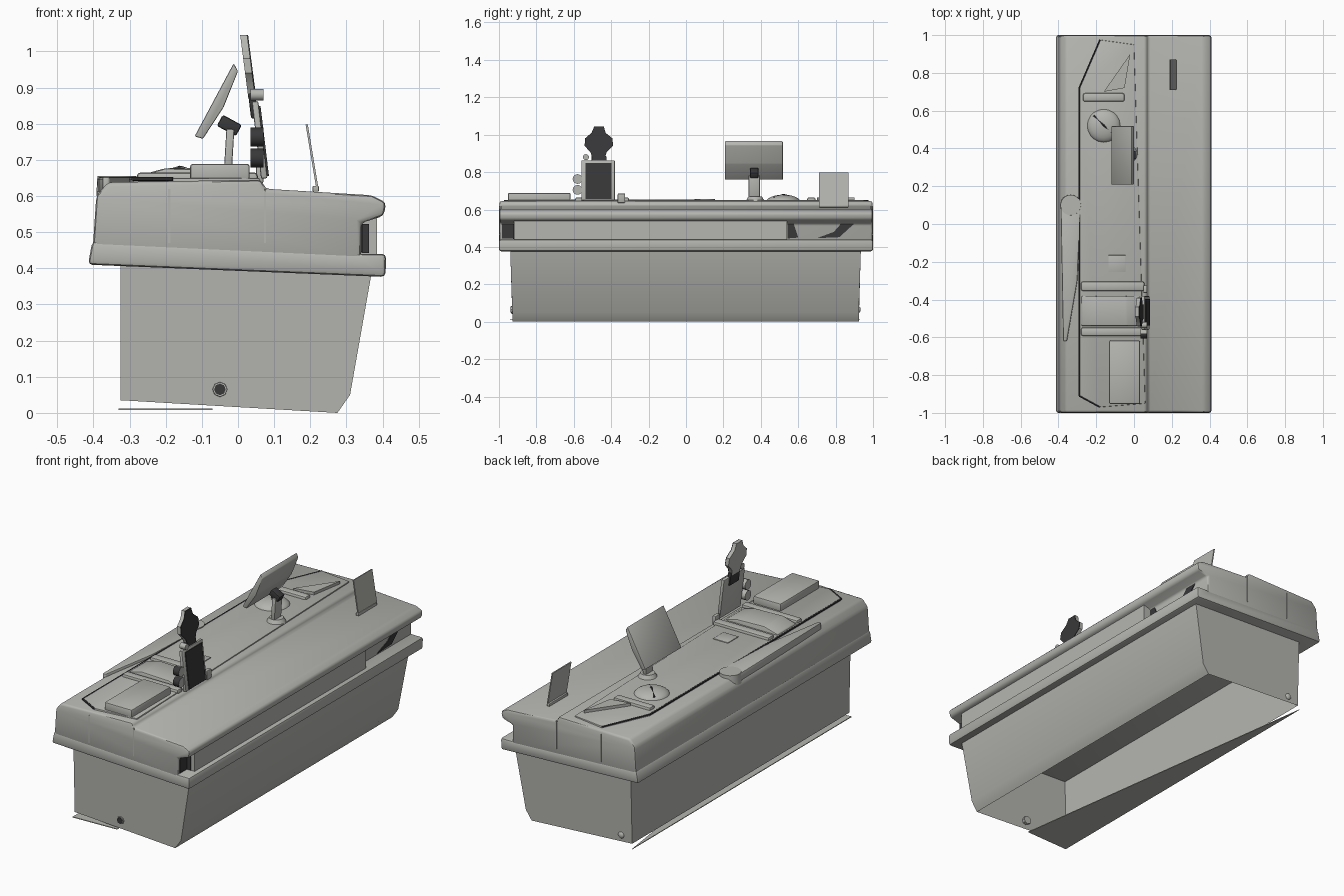
import bpy, bmesh, math
from mathutils import Matrix, Vector

cube = bpy.data.objects.get("Cube")
if cube:
    bpy.data.objects.remove(cube, do_unlink=True)


def material(name, rgb):
    m = bpy.data.materials.new(name)
    m.use_nodes = True
    m.diffuse_color = (*rgb, 1)
    m.node_tree.nodes["Principled BSDF"].inputs["Base Color"].default_value = (*rgb, 1)
    return m


GREY = material("warm grey", (0.46, 0.46, 0.435))
DARK = material("dark grey", (0.04, 0.04, 0.042))


def face_outward(bm):
    bm.normal_update()
    bmesh.ops.recalc_face_normals(bm, faces=bm.faces)


def finish(name, bm, mat, bevel=0, segments=2):
    """Turn a bmesh into a shaded object, rounding its edges if asked."""
    face_outward(bm)
    if bevel:
        bmesh.ops.bevel(bm, geom=bm.edges[:], offset=bevel, segments=segments,
                        profile=0.5, affect='EDGES', clamp_overlap=True)
    me = bpy.data.meshes.new(name)
    bm.to_mesh(me)
    bm.free()
    me.materials.append(mat)
    ob = bpy.data.objects.new(name, me)
    bpy.context.collection.objects.link(ob)
    bpy.ops.object.select_all(action='DESELECT')
    ob.select_set(True)
    bpy.context.view_layer.objects.active = ob
    bpy.ops.object.shade_smooth_by_angle(angle=math.radians(40))
    return ob


def prism_mesh(pts, axis, lo, hi):
    """Extrude a flat outline along one axis."""
    place = {'x': lambda a, b, t: (t, a, b),
             'y': lambda a, b, t: (a, t, b),
             'z': lambda a, b, t: (a, b, t)}[axis]
    bm = bmesh.new()
    rings = [[bm.verts.new(place(a, b, t)) for a, b in pts] for t in (lo, hi)]
    bm.faces.new(rings[0])
    bm.faces.new(rings[1])
    n = len(pts)
    for i in range(n):
        j = (i + 1) % n
        bm.faces.new((rings[0][i], rings[0][j], rings[1][j], rings[1][i]))
    face_outward(bm)
    return bm


def prism(name, pts, axis, lo, hi, mat=GREY, bevel=0):
    return finish(name, prism_mesh(pts, axis, lo, hi), mat, bevel)


def box(name, centre, size, mat=GREY, bevel=0, tilt=0):
    """Box, optionally leaning about the y axis."""
    bm = bmesh.new()
    bmesh.ops.create_cube(bm, size=1)
    bm.transform(Matrix.Translation(centre) @ Matrix.Rotation(tilt, 4, 'Y')
                 @ Matrix.Diagonal((*size, 1)))
    return finish(name, bm, mat, bevel)


def ball(name, centre, size, mat=GREY):
    bm = bmesh.new()
    bmesh.ops.create_uvsphere(bm, u_segments=20, v_segments=12, radius=1)
    bm.transform(Matrix.Translation(centre) @ Matrix.Diagonal((*size, 1)))
    return finish(name, bm, mat)


def rod(name, a, b, r1, r2=None, mat=GREY, sides=16):
    a, b = Vector(a), Vector(b)
    bm = bmesh.new()
    bmesh.ops.create_cone(bm, cap_ends=True, segments=sides, radius1=r1,
                          radius2=r1 if r2 is None else r2, depth=(b - a).length)
    turn = (b - a).to_track_quat('Z', 'Y').to_matrix().to_4x4()
    bm.transform(Matrix.Translation((a + b) / 2) @ turn)
    return finish(name, bm, mat)


# Hollow base, open underneath, with a slanted customer side
bm = prism_mesh([(-0.325, 0.41), (-0.325, 0.035), (0.275, 0), (0.31, 0.05), (0.37, 0.39)],
                'y', -0.94, 0.935)
bmesh.ops.delete(bm, geom=[f for f in bm.faces if abs(f.normal.z) > 0.9], context='FACES')
for v in bm.verts:
    if v.co.z < 0.2:
        v.co.y *= 0.988
finish("base_shell", bm, GREY)

# Thin triangular floor sheet below the base
prism("floor_sheet", [(-0.33, -0.94), (-0.07, -0.93), (-0.33, 0.93)], 'z', 0.008, 0.012)

# Small cable outlets on the ends
rod("front_outlet", (-0.05, -0.91, 0.065), (-0.05, -0.935, 0.065), 0.023, 0.02, sides=8)
rod("front_outlet_hole", (-0.05, -0.93, 0.065), (-0.05, -0.937, 0.065), 0.016, mat=DARK, sides=8)
ball("back_outlet", (-0.26, 0.922, 0.065), (0.018, 0.012, 0.018))

# Counter: lower bumper ledge and upper slab, leaving a long recess between them
prism("lower_bumper", [(-0.415, 0.41), (-0.403, 0.475), (0.34, 0.44), (0.41, 0.44),
                       (0.408, 0.376)], 'y', -1, 1, GREY, 0.012)
prism("counter_slab", [(-0.402, 0.45), (-0.392, 0.60), (-0.36, 0.638), (0.065, 0.645),
                       (0.075, 0.62), (0.37, 0.602), (0.41, 0.582), (0.403, 0.545),
                       (0.34, 0.525), (0.34, 0.42)], 'y', -0.998, 0.998, GREY, 0.012)
box("recess_panel", (0.355, -0.19, 0.485), (0.06, 1.46, 0.11))

# Dark openings inside the recess
for pts in ([(-0.985, 0.445), (-0.925, 0.445), (-0.925, 0.525), (-0.985, 0.525)],
            [(0.542, 0.445), (0.6, 0.45), (0.575, 0.525), (0.542, 0.525)],
            [(0.7, 0.447), (0.82, 0.452), (0.9, 0.525), (0.83, 0.525), (0.79, 0.48)]):
    prism("recess_opening", pts, 'x', 0.338, 0.344, DARK)
box("recess_panel_end", (0.352, -0.922, 0.482), (0.022, 0.006, 0.08), DARK)

# End panel seams
for x in (-0.19, 0.075):
    for y in (-0.997, 0.997):
        box("end_seam", (x, y, 0.545), (0.006, 0.006, 0.15))

# Working tray with a dark groove along the operator side
edge = [(-0.18, 0.975), (-0.29, 0.72), (-0.29, -0.91), (-0.18, -0.97)]
prism("work_tray", edge + [(0.06, -0.95), (0, 0.95)], 'z', 0.62, 0.65, GREY, 0.004)
for (ax, ay), (bx, by) in zip(edge, edge[1:]):
    rod("tray_groove", (ax, ay, 0.647), (bx, by, 0.647), 0.005, mat=DARK, sides=6)

# Raised tapering operator rail with a rounded end
rod("rail_end", (-0.335, 0.1, 0.6), (-0.335, 0.1, 0.655), 0.057, 0.054, sides=24)
prism("operator_rail", [(-0.388, 0.09), (-0.283, 0.09), (-0.3, -0.3), (-0.355, -0.62),
                        (-0.375, -0.62)], 'z', 0.61, 0.653, GREY, 0.006)

# Raised cross bars and the crowned scanner pad between two of them
for y, depth, left, right in ((-0.33, 0.05, -0.28, 0.055), (-0.57, 0.045, -0.28, 0.055),
                              (0.67, 0.045, -0.27, -0.05)):
    box("cross_bar", ((left + right) / 2, y, 0.65), (right - left, depth, 0.03), GREY, 0.01)
prism("scanner_pad", [(-0.28, 0.625), (-0.28, 0.655), (-0.2, 0.677), (-0.04, 0.672),
                      (0.035, 0.652), (0.035, 0.625)], 'y', -0.54, -0.38, GREY, 0.008)
box("belt_cover", (-0.05, -0.785, 0.662), (0.165, 0.335, 0.054), GREY, 0.008)
box("service_flap", (-0.09, -0.21, 0.65), (0.09, 0.09, 0.008), GREY, 0.002)

# Round dish with a dark slot over its crown, and the wedge behind it
ball("round_dish", (-0.16, 0.52, 0.642), (0.09, 0.09, 0.037))
crown = (-0.16, 0.522, 0.678)
for end in ((-0.212, 0.574, 0.662), (-0.11, 0.472, 0.662)):
    rod("dish_slot", end, crown, 0.006, mat=DARK, sides=6)
prism("rear_wedge", [(-0.16, 0.7), (-0.05, 0.72), (-0.02, 0.9)], 'z', 0.63, 0.665)

# Monitor leaning back toward the customer side, with a slightly bulging back
rod("monitor_foot", (-0.03, 0.37, 0.645), (-0.03, 0.37, 0.67), 0.05, 0.036)
box("monitor_post", (-0.025, 0.365, 0.72), (0.022, 0.06, 0.13), GREY, 0.004, 0.06)
box("monitor_bracket", (-0.024, 0.365, 0.795), (0.06, 0.045, 0.035), DARK, 0.006, 0.5)
prism("monitor_panel", [(-0.12, 0.765), (-0.097, 0.758), (-0.04, 0.845), (0, 0.945),
                        (-0.012, 0.967)], 'y', 0.208, 0.518, GREY, 0.004)

# Payment terminal: leaning panel, dark face, neck and faceted head
box("terminal_panel", (0.06, -0.47, 0.755), (0.018, 0.18, 0.215), GREY, 0.005, -0.12)
box("terminal_face", (0.071, -0.467, 0.752), (0.006, 0.14, 0.195), DARK, 0, -0.12)
box("terminal_neck", (0.042, -0.465, 0.85), (0.02, 0.08, 0.07), DARK, 0.004, -0.12)
outline = [(-0.50, 0.87), (-0.435, 0.87), (-0.425, 0.905), (-0.39, 0.94), (-0.393, 0.98),
           (-0.43, 1.01), (-0.44, 1.045), (-0.49, 1.045), (-0.505, 1.01), (-0.54, 0.98),
           (-0.542, 0.94), (-0.51, 0.905)]
for name, low, high, mat in (("terminal_head", -0.01, 0.008, GREY),
                             ("terminal_head_face", 0.008, 0.012, DARK)):
    bm = prism_mesh(outline, 'x', low, high)
    for v in bm.verts:
        v.co.x += 0.04 - 0.13 * (v.co.z - 0.86)
    finish(name, bm, mat)

# Round terminal knobs, dark on the side facing the front
for y, z, r in ((-0.58, 0.705, 0.026), (-0.58, 0.763, 0.026), (-0.535, 0.88, 0.016)):
    knob = rod("terminal_knob", (0.035, y, z), (0.07, y, z), r)
    if r > 0.02:
        knob.data.materials.append(DARK)
        for face in knob.data.polygons:
            face.material_index = int(face.normal.y < -0.1)
box("terminal_side_block", (0.06, -0.345, 0.66), (0.02, 0.04, 0.05), GREY, 0.004)

# Leaning sign plate on the customer side
box("sign_plate", (0.205, 0.79, 0.708), (0.006, 0.16, 0.182), GREY, 0, -0.165)
box("sign_foot", (0.215, 0.79, 0.62), (0.018, 0.16, 0.016), GREY, 0.003)
